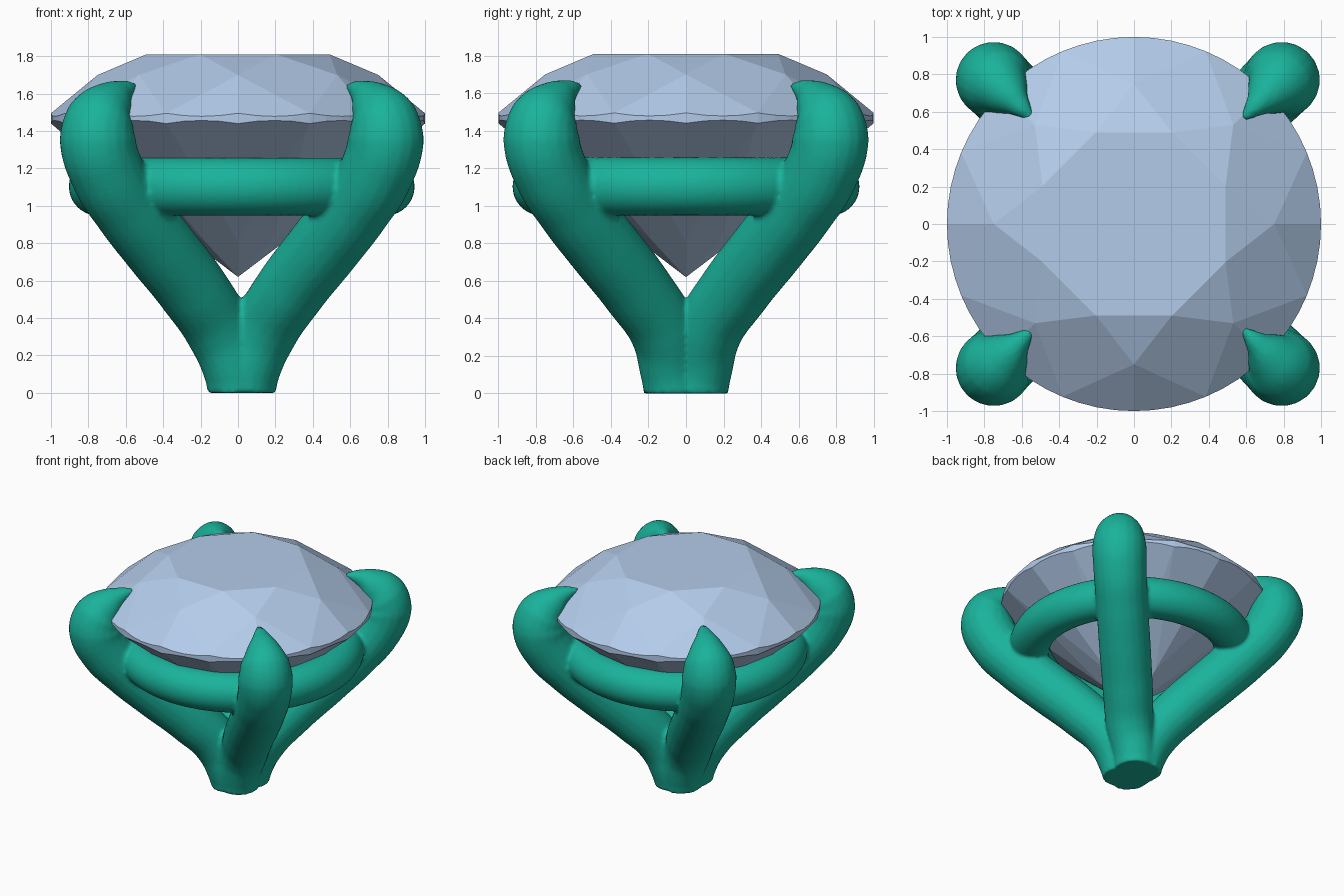
import bpy, bmesh
from math import cos, sin, radians, pi

if "Cube" in bpy.data.objects:
    bpy.data.objects.remove(bpy.data.objects["Cube"])


def paint(obj, name, rgb):
    mat = bpy.data.materials.new(name)
    mat.diffuse_color = (*rgb, 1)
    mat.use_nodes = True
    mat.node_tree.nodes["Principled BSDF"].inputs["Base Color"].default_value = mat.diffuse_color
    obj.data.materials.clear()
    obj.data.materials.append(mat)


# --- Round brilliant gem, built facet by facet ---
bm = bmesh.new()


def polar(r, deg, z):
    return bm.verts.new((r * cos(radians(deg)), r * sin(radians(deg)), z))


def scallop(j, z, slope):
    # height where a girdle facet plane meets the round girdle
    d = radians((j % 4) * 5.625 - 11.25)
    return z - slope * (cos(d) - cos(radians(11.25)))


N = 64
table = [polar(0.53, 45 * k + 22.5, 1.81) for k in range(8)]
mid = [polar(0.75, 45 * k, 1.70) for k in range(8)]
upper = [polar(1, 5.625 * j, scallop(j, 1.495, 0.85)) for j in range(N)]
lower = [polar(1, 5.625 * j, scallop(j, 1.44, -0.86)) for j in range(N)]
pav = [polar(0.25, 45 * k, 0.81) for k in range(8)]
culet = polar(0, 0, 0.62)

bm.faces.new(table)
for k in range(8):
    n, b = (k + 1) % 8, 8 * k
    bm.faces.new((mid[k], table[k], table[k - 1]))               # star
    bm.faces.new((table[k], mid[k], upper[b + 4], mid[n]))       # kite
    bm.faces.new((culet, pav[k], lower[b + 4], pav[n]))          # pavilion main
    for rim, tips in ((upper, mid), (lower, pav)):               # girdle facets
        bm.faces.new([tips[k]] + [rim[b + i] for i in range(5)])
        bm.faces.new([tips[n]] + [rim[(b + i) % N] for i in range(4, 9)])
for j in range(N):
    bm.faces.new((upper[j], upper[j - 1], lower[j - 1], lower[j]))
bmesh.ops.recalc_face_normals(bm, faces=bm.faces)
mesh = bpy.data.meshes.new("gem")
bm.to_mesh(mesh)
bm.free()
gem = bpy.data.objects.new("gem", mesh)
bpy.context.collection.objects.link(gem)
paint(gem, "pale_blue", (0.45, 0.6, 0.82))

# --- Four clawed prongs: (sideways offset, height, radius) along each diagonal ---
CX = 0.02
path = [(0.02, 0.0, 0.16), (0.04, 0.12, 0.165), (0.12, 0.33, 0.18),
        (0.26, 0.55, 0.19), (0.44, 0.78, 0.195), (0.61, 1.0, 0.195),
        (0.72, 1.18, 0.2), (0.77, 1.36, 0.205), (0.75, 1.47, 0.185),
        (0.695, 1.555, 0.125), (0.635, 1.61, 0.065), (0.565, 1.64, 0.018)]
curve = bpy.data.curves.new("setting", 'CURVE')
curve.dimensions = '3D'
curve.bevel_depth = 1
curve.bevel_resolution = 8
curve.resolution_u = 8
curve.use_fill_caps = True
for sx in (-1, 1):
    for sy in (-1, 1):
        spline = curve.splines.new('BEZIER')
        spline.bezier_points.add(len(path) - 1)
        for i, (pt, (p, z, r)) in enumerate(zip(spline.bezier_points, path)):
            spread = 0.04 if i < 2 else 0      # foot is slightly longer in y
            pt.co = (CX + sx * p, sy * (p + spread), z)
            pt.radius = r
            pt.handle_left_type = pt.handle_right_type = 'AUTO'
setting = bpy.data.objects.new("setting", curve)
bpy.context.collection.objects.link(setting)
bpy.ops.object.select_all(action='DESELECT')
setting.select_set(True)
bpy.context.view_layer.objects.active = setting
bpy.ops.object.convert(target='MESH')
setting = bpy.context.object
for v in setting.data.vertices:                # flat foot
    if v.co.z < 0.02:
        v.co.z = 0

# --- Ring under the gem, fused to the prongs ---
bpy.ops.mesh.primitive_torus_add(location=(CX, 0, 1.103), major_radius=0.77,
                                 minor_radius=0.155, major_segments=96,
                                 minor_segments=32)
ring = bpy.context.object
bpy.ops.object.select_all(action='DESELECT')
ring.select_set(True)
setting.select_set(True)
bpy.context.view_layer.objects.active = setting
bpy.ops.object.join()
setting.name = "prong_setting"
remesh = setting.modifiers.new("fuse", 'REMESH')
remesh.mode = 'VOXEL'
remesh.voxel_size = 0.015
remesh.use_smooth_shade = True
soft = setting.modifiers.new("soften", 'SMOOTH')
soft.factor = 0.5
soft.iterations = 5
paint(setting, "teal", (0.01, 0.45, 0.33))
